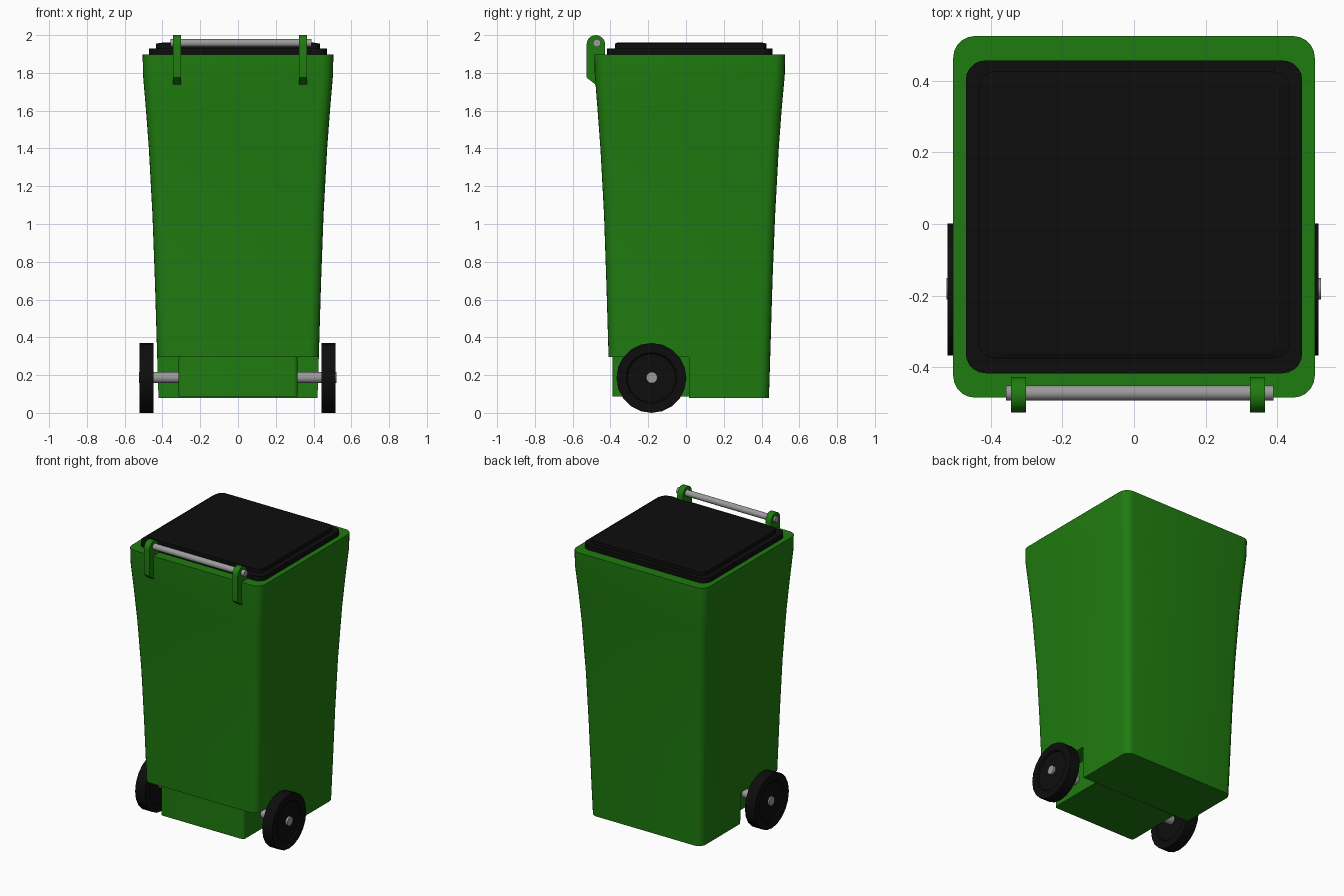
import bpy, bmesh, math

if "Cube" in bpy.data.objects:
    bpy.data.objects.remove(bpy.data.objects["Cube"])

CY = 0.02  # body centre in y


def material(name, rgb):
    m = bpy.data.materials.new(name)
    m.diffuse_color = (*rgb, 1)
    m.use_nodes = True
    m.node_tree.nodes["Principled BSDF"].inputs["Base Color"].default_value = m.diffuse_color
    return m


GREEN = material("green_plastic", (0.0137, 0.2, 0.005))
BLACK = material("black_plastic", (0.004, 0.004, 0.004))
STEEL = material("grey_metal", (0.33, 0.33, 0.33))


def finish(name, bm, mat=None):
    bmesh.ops.recalc_face_normals(bm, faces=bm.faces)
    me = bpy.data.meshes.new(name)
    bm.to_mesh(me)
    bm.free()
    ob = bpy.data.objects.new(name, me)
    bpy.context.collection.objects.link(ob)
    if mat:
        me.materials.append(mat)
    return ob


def smooth(ob, angle=35):
    bpy.ops.object.select_all(action='DESELECT')
    ob.select_set(True)
    bpy.context.view_layer.objects.active = ob
    bpy.ops.object.shade_smooth_by_angle(angle=math.radians(angle))


def rounded_rect(hx, hy, r, steps=5):
    pts = []
    for q, (sx, sy) in enumerate([(1, 1), (-1, 1), (-1, -1), (1, -1)]):
        for i in range(steps + 1):
            a = math.pi / 2 * (q + i / steps)
            pts.append((sx * (hx - r) + r * math.cos(a), sy * (hy - r) + r * math.sin(a)))
    return pts


def loft(name, sections, mat):
    """Skin rounded rectangles given as (z, half x, half y, radius, y centre)."""
    bm = bmesh.new()
    rings = [[bm.verts.new((x, y + cy, z)) for x, y in rounded_rect(hx, hy, r)]
             for z, hx, hy, r, cy in sections]
    n = len(rings[0])
    for a, b in zip(rings, rings[1:]):
        for i in range(n):
            bm.faces.new((a[i], a[(i + 1) % n], b[(i + 1) % n], b[i]))
    bm.faces.new(rings[0])
    bm.faces.new(rings[-1])
    return finish(name, bm, mat)


def box(name, lo, hi, mat=None):
    bm = bmesh.new()
    bmesh.ops.create_cube(bm, size=1)
    for v in bm.verts:
        v.co = [l + (c + 0.5) * (h - l) for c, l, h in zip(v.co, lo, hi)]
    return finish(name, bm, mat)


def lathe_x(name, profile, y, z, sides, mat=None):
    """Revolve (x, radius) points around an axis parallel to x."""
    bm = bmesh.new()
    rings = [[bm.verts.new((x, y + r * math.sin(2 * math.pi * i / sides),
                            z + r * math.cos(2 * math.pi * i / sides)))
              for i in range(sides)] for x, r in profile]
    for a, b in zip(rings, rings[1:]):
        for i in range(sides):
            bm.faces.new((a[i], a[(i + 1) % sides], b[(i + 1) % sides], b[i]))
    bm.faces.new(rings[0])
    bm.faces.new(rings[-1])
    ob = finish(name, bm, mat)
    smooth(ob)
    return ob


# Tapered body with a notch for the wheels
body = loft("body", [(z, h, h, r, c) for z, h, r, c in [
    (0.08, 0.421, 0.05, 0.018), (0.30, 0.428, 0.05, 0.018), (0.70, 0.440, 0.052, 0.018),
    (1.05, 0.453, 0.054, 0.019), (1.40, 0.472, 0.056, 0.019), (1.60, 0.487, 0.058, 0.019),
    (1.79, 0.503, 0.06, CY), (1.897, 0.505, 0.06, CY)]], GREEN)
cutter = box("notch_cutter", (-1, -1, -0.5), (1, 0.016, 0.296))
cutter.hide_render = True
mod = body.modifiers.new("notch", 'BOOLEAN')
mod.operation = 'DIFFERENCE'
mod.solver = 'EXACT'
mod.object = cutter
bpy.context.view_layer.objects.active = body
bpy.ops.object.modifier_apply(modifier=mod.name)
bpy.data.objects.remove(cutter)
smooth(body)

# Narrow foot between the wheels, with small rounded corners
foot = loft("foot", [(0.087, 0.316, 0.225, 0.02, -0.165), (0.31, 0.316, 0.225, 0.02, -0.165)], GREEN)
smooth(foot)

# Two-tier lid with a slightly raised centre panel
lid = loft("lid", [
    (1.89, 0.470, 0.437, 0.055, 0.020), (1.929, 0.470, 0.437, 0.055, 0.020),
    (1.929, 0.434, 0.401, 0.045, 0.025), (1.955, 0.434, 0.401, 0.045, 0.025),
    (1.960, 0.402, 0.385, 0.04, 0.02)], BLACK)
smooth(lid, 5)

# Wheels with a shallow recessed hub on both faces
for side, cx in (("left", -0.484), ("right", 0.478)):
    w = 0.037
    lathe_x(side + "_wheel", [
        (cx - w + 0.008, 0.128), (cx - w, 0.135), (cx - w, 0.185),
        (cx + w, 0.185), (cx + w, 0.135), (cx + w - 0.008, 0.128)],
        -0.183, 0.185, 20, BLACK)

# Axle and handle bar
lathe_x("axle", [(-0.524, 0.03), (0.522, 0.03)], -0.181, 0.187, 16, STEEL)
lathe_x("handle_bar", [(-0.357, 0.021), (0.390, 0.021)], -0.472, 1.958, 16, STEEL)

# Handle brackets: rounded top, slanted lower end running into the body
profile = [(-0.477 + 0.049 * math.cos(math.pi * i / 10), 1.951 + 0.049 * math.sin(math.pi * i / 10))
           for i in range(11)]
profile += [(-0.526, 1.775), (-0.475, 1.735), (-0.428, 1.735)]
for side, cx in (("left", -0.323), ("right", 0.345)):
    bm = bmesh.new()
    f = bm.faces.new([bm.verts.new((cx - 0.021, y, z)) for y, z in profile])
    ext = bmesh.ops.extrude_face_region(bm, geom=[f])["geom"]
    bmesh.ops.translate(bm, vec=(0.042, 0, 0),
                        verts=[g for g in ext if isinstance(g, bmesh.types.BMVert)])
    smooth(finish(side + "_handle_bracket", bm, GREEN))
